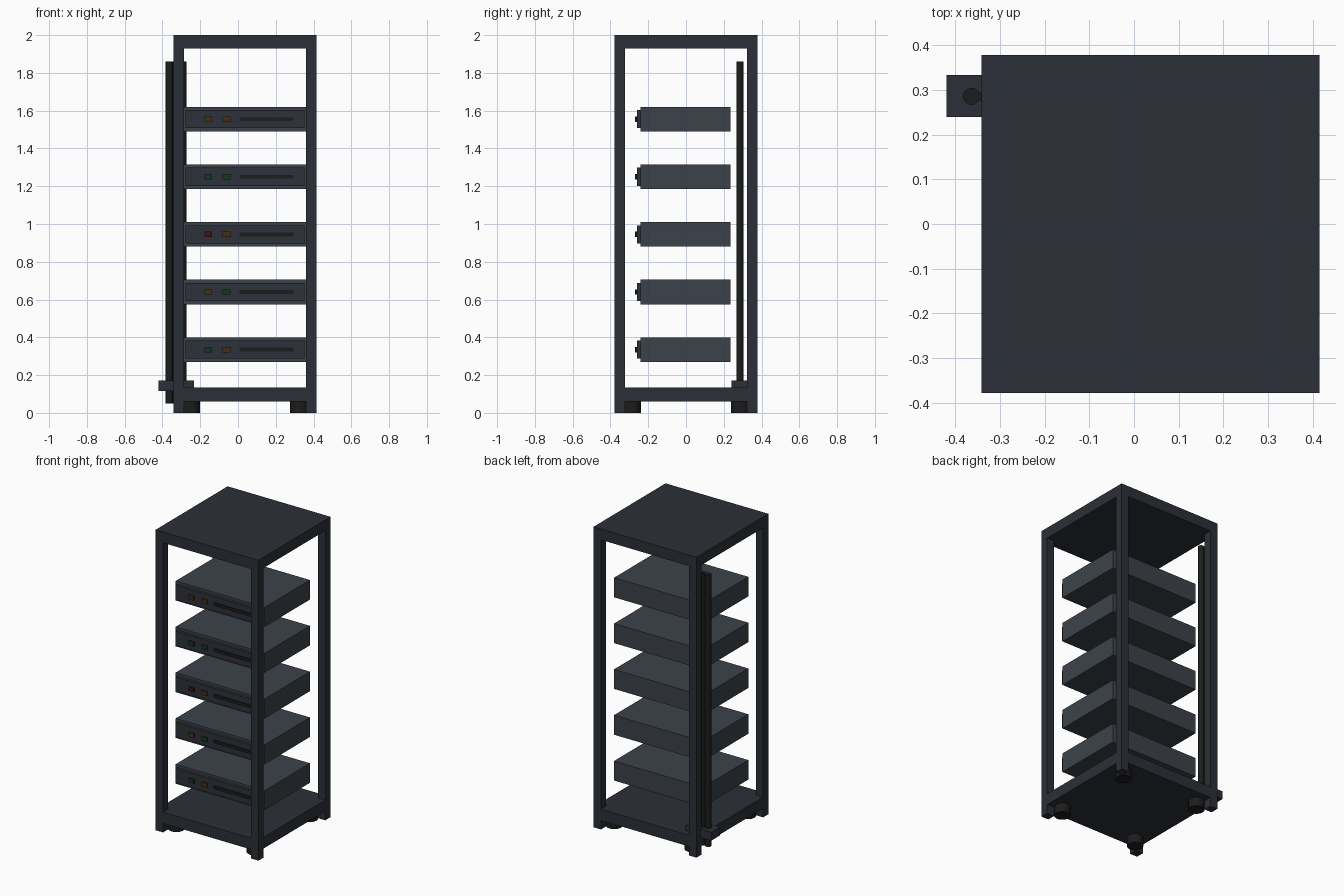
import bpy

if "Cube" in bpy.data.objects:
    bpy.data.objects.remove(bpy.data.objects["Cube"])

CX = 0.037          # rack centre in x
HALF = 0.379        # half width of the rack


def mat(name, r, g, b):
    m = bpy.data.materials.new(name)
    m.diffuse_color = (r, g, b, 1)
    m.use_nodes = True
    m.node_tree.nodes["Principled BSDF"].inputs["Base Color"].default_value = m.diffuse_color
    return m


FRAME = mat("frame_paint", 0.024, 0.029, 0.038)
CASE = mat("case_paint", 0.045, 0.055, 0.068)
PANEL = mat("panel_paint", 0.026, 0.031, 0.041)
BLACK = mat("black_rubber", 0.012, 0.012, 0.013)
ORANGE = mat("orange_light", 0.06, 0.028, 0.006)
GREEN = mat("green_light", 0.006, 0.04, 0.012)
RED = mat("red_light", 0.06, 0.006, 0.006)


def box(name, x0, x1, y0, y1, z0, z1, m):
    bpy.ops.mesh.primitive_cube_add(
        size=1, location=((x0 + x1) / 2, (y0 + y1) / 2, (z0 + z1) / 2))
    o = bpy.context.object
    o.name = name
    o.scale = (x1 - x0, y1 - y0, z1 - z0)
    bpy.ops.object.transform_apply(location=False, rotation=False, scale=True)
    o.data.materials.append(m)
    return o


def cyl(name, x, y, r, z0, z1, m, sides=16):
    bpy.ops.mesh.primitive_cylinder_add(
        vertices=sides, radius=r, depth=z1 - z0, location=(x, y, (z0 + z1) / 2))
    o = bpy.context.object
    o.name = name
    bpy.ops.object.shade_smooth_by_angle()
    o.data.materials.append(m)
    return o


# Top and bottom slabs
box("top_slab", CX - HALF, CX + HALF, -HALF, HALF, 1.928, 2.0, FRAME)
box("bottom_slab", CX - HALF, CX + HALF, -HALF, HALF, 0.06, 0.135, FRAME)

# Corner posts and feet
P = 0.055
for sx in (-1, 1):
    for sy in (-1, 1):
        px, py = CX + sx * (HALF - P / 2), sy * (HALF - P / 2)
        box("corner_post", px - P / 2, px + P / 2, py - P / 2, py + P / 2, 0, 2.0, FRAME)
        cyl("round_foot", CX + sx * 0.289, sy * 0.289, 0.05, 0, 0.065, BLACK)

# Rack units with front panel, two lights and a slot
lights = [(GREEN, ORANGE), (ORANGE, GREEN), (RED, ORANGE), (GREEN, GREEN), (ORANGE, ORANGE)]
for i, pair in enumerate(lights):
    z = 0.335 + 0.305 * i
    box("unit_case", CX - 0.328, CX + 0.328, -0.24, 0.236, z - 0.065, z + 0.065, CASE)
    box("unit_panel", CX - 0.315, CX + 0.315, -0.26, -0.238, z - 0.048, z + 0.048, PANEL)
    for x, m in zip((-0.157, -0.061), pair):
        box("status_light", x - 0.02, x + 0.02, -0.27, -0.255, z - 0.014, z + 0.014, m)
    box("unit_slot", 0.008, 0.294, -0.267, -0.255, z - 0.01, z + 0.01, BLACK)

# Cable bundle behind the left side, held by a clamp block
for x in (-0.364, -0.328, -0.292):
    cyl("vertical_cable", x, 0.286, 0.019, 0.05, 1.86, BLACK)
box("cable_clamp", -0.42, -0.232, 0.24, 0.334, 0.117, 0.172, FRAME)
